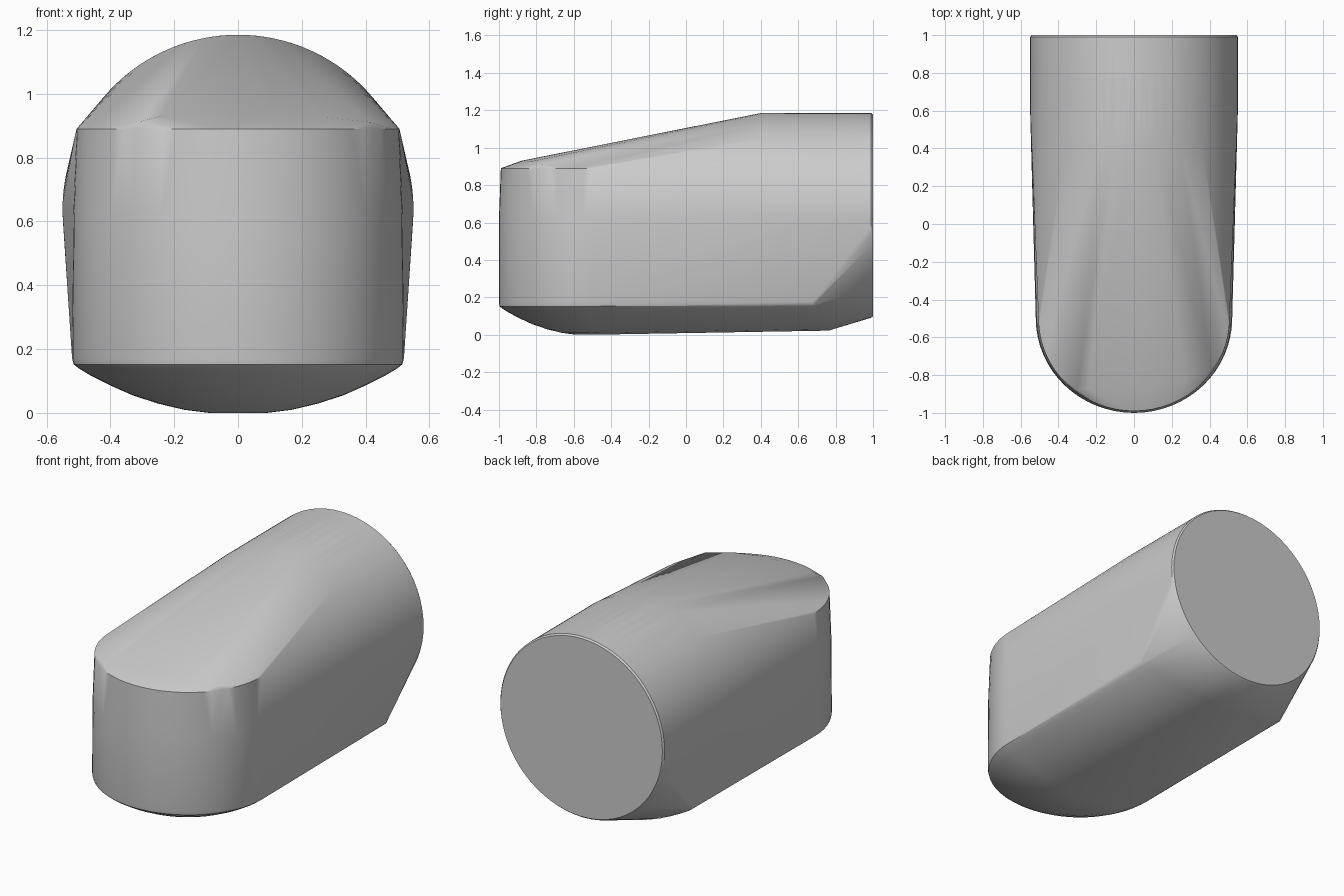
import bpy, bmesh
from math import sin, cos, pi, radians

if "Cube" in bpy.data.objects:
    bpy.data.objects.remove(bpy.data.objects["Cube"])

pts = []

def ellipse(y, rx, rz, a0=0, a1=360, n=64, cz=0.638):
    """Upright elliptical arc at depth y (0 = right, 90 = top)."""
    for i in range(n + 1):
        a = radians(a0 + (a1 - a0) * i / n)
        pts.append((rx * cos(a), y, cz + rz * sin(a)))

def nose(z, rx, ry, n=32):
    """Horizontal half-ellipse around the front."""
    for i in range(n + 1):
        a = pi * i / n
        pts.append((rx * cos(a), -0.5 - ry * sin(a), z))

# Round back end with a tiny bevel, and the start of the sloping top
ellipse(1.0, 0.542, 0.539)
ellipse(0.99, 0.55, 0.547)
ellipse(0.6, 0.55, 0.547, -4, 184)
ellipse(0.4, 0.55, 0.547, 45, 135, 24)

# Upright nose wall
nose(0.89, 0.506, 0.490)
nose(0.62, 0.516, 0.50)
nose(0.17, 0.52, 0.50)

# Bowl-shaped underside: (half width, height), at the nose and the rear
bowl = [(0.515, 0.152), (0.50, 0.14), (0.46, 0.116), (0.40, 0.086),
        (0.33, 0.055), (0.25, 0.029), (0.17, 0.010), (0.09, 0.0)]
for w, z in bowl:
    nose(z, w, w * 0.965)
for w, z in [(0.52, 0.17)] + bowl:
    for s in (-1, 1):
        pts.append((s * w, 0.765 - 0.32 * w * w, z * 0.9 + 0.022))

# Small chamfer above the nose
pts += [(-0.24, -0.87, 0.93), (0.0, -0.88, 0.93), (0.12, -0.87, 0.931),
        (0.27, -0.83, 0.926), (0.41, -0.77, 0.912), (-0.30, -0.88, 0.915)]

# Skin everything as one convex body
bm = bmesh.new()
for p in pts:
    bm.verts.new(p)
bmesh.ops.remove_doubles(bm, verts=bm.verts[:], dist=0.001)
bmesh.ops.convex_hull(bm, input=bm.verts[:])
bmesh.ops.delete(bm, geom=[v for v in bm.verts if not v.link_faces], context='VERTS')
bmesh.ops.dissolve_limit(bm, angle_limit=radians(0.5), verts=bm.verts[:], edges=bm.edges[:])
bmesh.ops.recalc_face_normals(bm, faces=bm.faces[:])
mesh = bpy.data.meshes.new("rounded_body")
bm.to_mesh(mesh)
bm.free()
body = bpy.data.objects.new("rounded_body", mesh)
bpy.context.collection.objects.link(body)
bpy.context.view_layer.objects.active = body
body.select_set(True)
bpy.ops.object.shade_smooth_by_angle(angle=radians(30))
